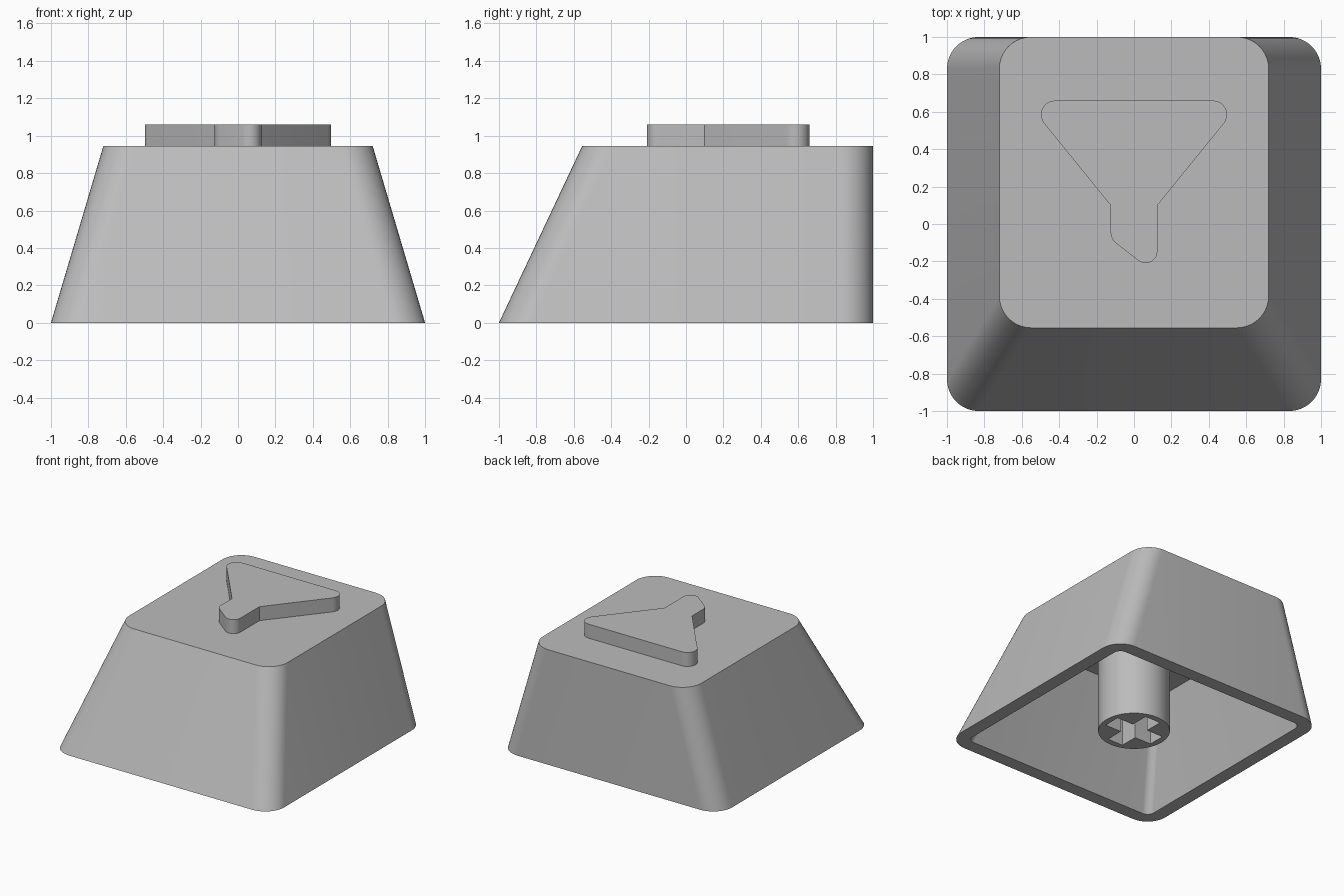
import bpy, bmesh, math
from mathutils import Vector

default = bpy.data.objects.get("Cube")
if default:
    bpy.data.objects.remove(default, do_unlink=True)

GREY = (0.5, 0.5, 0.5, 1.0)
grey = bpy.data.materials.new("light grey plastic")
grey.use_nodes = True
grey.diffuse_color = GREY
grey.node_tree.nodes["Principled BSDF"].inputs["Base Color"].default_value = GREY


def fillet(corners, steps=10):
    """Round the corners (x, y, radius) of a counter-clockwise polygon."""
    out = []
    for i, (x, y, r) in enumerate(corners):
        p = Vector((x, y))
        if r == 0:
            out.append(p)
            continue
        a = (Vector(corners[i - 1][:2]) - p).normalized()
        b = (Vector(corners[(i + 1) % len(corners)][:2]) - p).normalized()
        half = a.angle(b) / 2
        centre = p + (a + b).normalized() * (r / math.sin(half))
        start = p + a * (r / math.tan(half)) - centre
        end = p + b * (r / math.tan(half)) - centre
        sweep = start.angle_signed(end)
        for k in range(steps + 1):
            t = -sweep * k / steps
            out.append(centre + Vector((start.x * math.cos(t) - start.y * math.sin(t),
                                        start.x * math.sin(t) + start.y * math.cos(t))))
    return out


def rounded_rect(half_x, y0, y1, r):
    return fillet([(-half_x, y0, r), (half_x, y0, r), (half_x, y1, r), (-half_x, y1, r)])


def loft(name, rings):
    """Join (outline, z) rings into a solid, closed at both ends."""
    bm = bmesh.new()
    loops = [[bm.verts.new((p.x, p.y, z)) for p in outline] for outline, z in rings]
    for low, high in zip(loops, loops[1:]):
        n = len(low)
        for i in range(n):
            j = (i + 1) % n
            bm.faces.new((low[i], low[j], high[j], high[i]))
    bm.faces.new(loops[0][::-1])
    bm.faces.new(loops[-1])
    bmesh.ops.recalc_face_normals(bm, faces=bm.faces)
    mesh = bpy.data.meshes.new(name)
    bm.to_mesh(mesh)
    bm.free()
    mesh.materials.append(grey)
    obj = bpy.data.objects.new(name, mesh)
    bpy.context.collection.objects.link(obj)
    return obj


def select(obj):
    bpy.ops.object.select_all(action='DESELECT')
    obj.select_set(True)
    bpy.context.view_layer.objects.active = obj


def smooth(obj):
    select(obj)
    bpy.ops.object.shade_smooth_by_angle(angle=math.radians(25))


# Hollow tapered cap: inner ceiling, down to the rim, then up to the top
TOP, CEILING, WALL, R = 0.945, 0.77, 0.11, 0.17
f = CEILING / TOP
inner_r = R - WALL
cap = loft("keycap_shell", [
    (rounded_rect(1 - 0.28 * f - WALL, -1 + 0.445 * f + WALL, 1 - WALL, inner_r), CEILING),
    (rounded_rect(1 - WALL, -1 + WALL, 1 - WALL, inner_r), 0),
    (rounded_rect(1, -1, 1, R), 0),
    (rounded_rect(0.72, -0.555, 1, R), TOP),
])
smooth(cap)

# Raised funnel symbol
funnel = fillet([
    (-0.58, 0.66, 0.075), (-0.125, 0.10, 0), (-0.125, -0.08, 0.08), (0.125, -0.275, 0.063),
    (0.125, 0.10, 0), (0.58, 0.66, 0.075)])
symbol = loft("raised_symbol", [(funnel, TOP - 0.01), (funnel, 1.06)])
smooth(symbol)

# Round stem with a cross-shaped socket
circle = [Vector((0.27 * math.cos(a), 0.27 * math.sin(a)))
          for a in (math.tau * i / 64 for i in range(64))]
stem = loft("stem", [(circle, 0.015), (circle, CEILING + 0.01)])
L, W = 0.22, 0.07
arm = [Vector((L, -W)), Vector((L, W)), Vector((W, W))]
cross = [Vector((p.x * c - p.y * s, p.x * s + p.y * c))
         for c, s in ((1, 0), (0, 1), (-1, 0), (0, -1)) for p in arm]
cutter = loft("socket_cutter", [(cross, -0.1), (cross, 0.43)])
cutter.hide_render = True
cut = stem.modifiers.new("socket", 'BOOLEAN')
cut.operation = 'DIFFERENCE'
cut.solver = 'EXACT'
cut.object = cutter
select(stem)
bpy.ops.object.modifier_apply(modifier=cut.name)
bpy.data.objects.remove(cutter, do_unlink=True)
smooth(stem)
